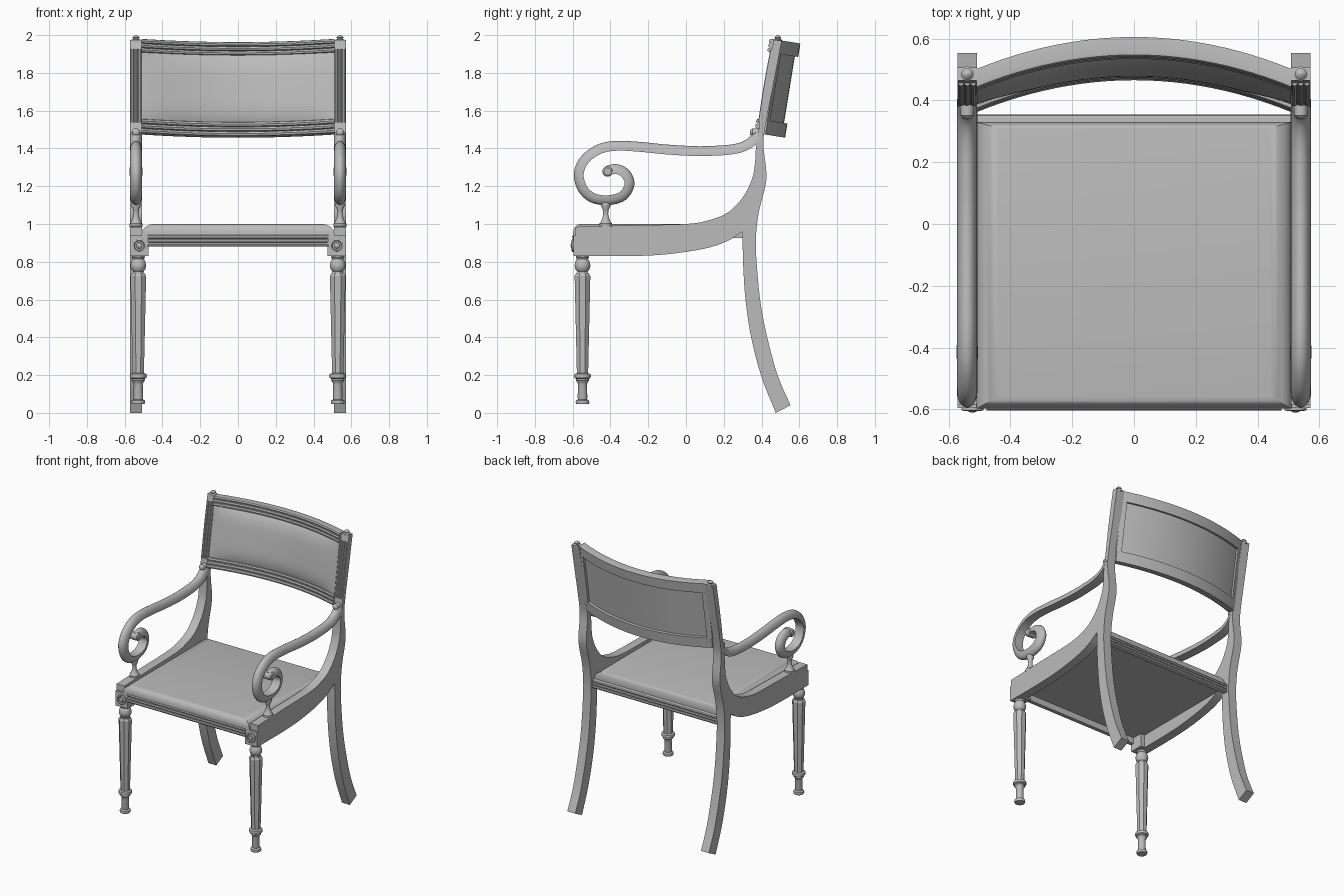
import bpy, bmesh, math
from mathutils import Vector

if "Cube" in bpy.data.objects:
    bpy.data.objects.remove(bpy.data.objects["Cube"])

grey = bpy.data.materials.new("plain_grey")
grey.use_nodes = True
grey.diffuse_color = (0.5, 0.5, 0.5, 1)
grey.node_tree.nodes["Principled BSDF"].inputs["Base Color"].default_value = (0.5, 0.5, 0.5, 1)


def loft(name, rings, smooth=True, angle=35):
    """Closed rings of points joined by quads, capped at both ends."""
    bm = bmesh.new()
    vs = [[bm.verts.new(p) for p in ring] for ring in rings]
    n = len(rings[0])
    for a, b in zip(vs, vs[1:]):
        for i in range(n):
            j = (i + 1) % n
            bm.faces.new((a[i], a[j], b[j], b[i]))
    bm.faces.new(vs[0][::-1])
    bm.faces.new(vs[-1])
    bmesh.ops.recalc_face_normals(bm, faces=bm.faces)
    mesh = bpy.data.meshes.new(name)
    bm.to_mesh(mesh)
    bm.free()
    mesh.materials.append(grey)
    ob = bpy.data.objects.new(name, mesh)
    bpy.context.collection.objects.link(ob)
    if smooth:
        bpy.ops.object.select_all(action='DESELECT')
        bpy.context.view_layer.objects.active = ob
        ob.select_set(True)
        bpy.ops.object.shade_smooth_by_angle(angle=math.radians(angle))
    return ob


def lathe(name, centre, profile, sides=20, axis="z", smooth=True):
    """Turned part from (radius, height) pairs."""
    rings = []
    for r, h in profile:
        ring = []
        for k in range(sides):
            a = 2 * math.pi * (k + 0.5) / sides
            c, s = r * math.cos(a), r * math.sin(a)
            p = {"x": (h, c, s), "y": (c, h, s), "z": (c, s, h)}[axis]
            ring.append(Vector(centre) + Vector(p))
        rings.append(ring)
    return loft(name, rings, smooth)


def prism(name, outline, x0, x1, smooth=True):
    """Outline of (y, z) points extruded along x."""
    return loft(name, [[(x, y, z) for y, z in outline] for x in (x0, x1)], smooth)


def curve(points, steps=5):
    """Catmull-Rom curve through 2D points."""
    p = [Vector(q) for q in points]
    p = [2 * p[0] - p[1]] + p + [2 * p[-1] - p[-2]]
    out = []
    for a, b, c, d in zip(p, p[1:], p[2:], p[3:]):
        for k in range(steps):
            t = k / steps
            out.append(0.5 * (2 * b + (c - a) * t + (2 * a - 5 * b + 4 * c - d) * t * t
                              + (3 * b - a - 3 * c + d) * t ** 3))
    return out + [p[-2]]


def moulding(low, high, depth, beads=3):
    """Beaded face: (offset, height) pairs running from low to high."""
    pts = []
    step = (high - low) / beads
    for k in range(beads):
        z = low + k * step
        pts += [(0, z), (depth, z + step * .12), (depth * 1.4, z + step * .5),
                (depth, z + step * .88)]
    return pts + [(0, high)]


# Curves of the side frame: seat rail and post front, post and leg back, leg front, rail underside
upper = curve([(-.585, .985), (-.3, .993), (0, 1), (.12, 1.02), (.22, 1.06), (.3, 1.14),
               (.35, 1.24), (.365, 1.32), (.37, 1.4), (.385, 1.5), (.42, 1.73), (.465, 1.975)])
rear = curve([(.507, 1.97), (.463, 1.74), (.422, 1.53), (.41, 1.42), (.425, 1.28), (.42, 1.2),
              (.385, 1.06), (.37, .92), (.375, .78), (.395, .58), (.43, .4), (.485, .2), (.553, .04)])
leg_front = curve([(.475, 0), (.4, .19), (.345, .4), (.315, .6), (.302, .8), (.3, .955)])
under = curve([(.295, .957), (.22, .91), (.1, .87), (-.1, .84), (-.3, .83), (-.585, .83)])
reed_path = [p for p in upper if 1.52 < p.y < 1.97]

# Arm centreline ending in the scroll
arm_path = curve([(.385, 1.48), (.335, 1.425), (.25, 1.395), (.1, 1.385), (0, 1.387), (-.12, 1.395),
                  (-.25, 1.408), (-.37, 1.413), (-.46, 1.395), (-.535, 1.34), (-.567, 1.265),
                  (-.545, 1.185), (-.49, 1.138), (-.41, 1.127), (-.335, 1.15), (-.3, 1.21),
                  (-.32, 1.265), (-.37, 1.29), (-.42, 1.28)])

for side, s in (("left", 1), ("right", -1)):
    x = .54 * s
    prism(side + "_side_frame", upper + rear + leg_front + under, .508 * s, .572 * s)

    # Reeds on the front of the post
    for k in (-1, 0, 1):
        rings = []
        for p in reed_path:
            rings.append([(x + k * .02 + .009 * math.cos(a * math.pi / 4),
                           p.x + .009 * math.sin(a * math.pi / 4), p.y) for a in range(8)])
        loft(side + "_post_reed", rings)
    lathe(side + "_finial", (x, .486, 0), [(.024, 1.96), (.024, 1.975), (.014, 1.98), (.019, 1.988),
                                           (.012, 1.995), (.002, 2)], 16)

    # Arm with a rounded outer side and flat inner side
    rings = []
    for i, p in enumerate(arm_path):
        t = (arm_path[min(i + 1, len(arm_path) - 1)] - arm_path[max(i - 1, 0)]).normalized()
        ring = []
        for k in range(13):
            a = math.pi * k / 12
            out = -.025 + .052 * math.sin(a)
            ring.append((x + .033 * math.cos(a), p.x + t.y * out, p.y - t.x * out))
        rings.append(ring)
    loft(side + "_arm", rings, angle=50)
    lathe(side + "_scroll_eye", (x, -.415, 1.278),
          [(.02, -.035), (.028, -.028), (.028, .028), (.02, .035)], 16, "x")
    lathe(side + "_arm_button", (x, .352, 1.485),
          [(.022, .04), (.022, 0), (.014, -.01), (.004, -.013)], 16, "y")
    lathe(side + "_arm_support", (x, -.425, 0),
          [(.034, .985), (.034, 1.002), (.026, 1.012), (.017, 1.035), (.013, 1.055), (.016, 1.075),
           (.025, 1.095), (.026, 1.105), (.02, 1.125)])

    # Corner block with rosette
    prism(side + "_corner_block", [(-.595, .83), (-.595, .94), (-.495, .94), (-.495, .83)],
          .475 * s, .572 * s, False)
    lathe(side + "_rosette", (.523 * s, -.595, .886),
          [(.036, 0), (.036, -.008), (.028, -.01), (.024, -.004), (.016, -.004), (.014, -.012),
           (.004, -.016)], 20, "y")

    # Turned front leg with faceted shaft
    foot = (.528 * s, -.548, 0)
    lathe(side + "_front_leg_top", foot,
          [(.03, .835), (.036, .825), (.03, .815), (.038, .8), (.043, .78), (.038, .76), (.028, .748),
           (.028, .74), (.036, .735), (.036, .725)])
    lathe(side + "_front_leg_shaft", foot, [(.036, .74), (.045, .725), (.032, .2)], 8, smooth=False)
    lathe(side + "_front_leg_foot", foot,
          [(.032, .21), (.043, .205), (.046, .195), (.043, .185), (.034, .18), (.036, .172), (.027, .16),
           (.024, .15), (.026, .08), (.024, .072), (.035, .066), (.037, .056), (.033, .046)])

# Seat rails with beaded outer faces
face = moulding(.88, .942, .008)
prism("front_seat_rail", [(-.593 - d, z) for d, z in face] + [(-.57, .942), (-.57, .88)], -.478, .478)
prism("rear_seat_rail", [(.344 + d, z) for d, z in face] + [(.322, .942), (.322, .88)], -.51, .51)

# Upholstered seat with rounded upper edges
rings = []
for low, inset in ((.925, 0), (.95, 0)):
    rings.append((inset, low))
for k in range(1, 9):
    a = math.pi / 2 * k / 8
    rings.append((1 - math.cos(a), .95 + .05 * math.sin(a)))
loft("seat_cushion", [[(-.51 + .07 * i, -.598 + .04 * i, z), (.51 - .07 * i, -.598 + .04 * i, z),
                       (.51 - .07 * i, .33 - .02 * i, z), (-.51 + .07 * i, .33 - .02 * i, z)]
                      for i, z in rings], angle=30)

# Curved backrest, laid out upright and then leaned back
lean = math.radians(9.2)


def leaned(x, v, w):
    v += .235 - .105 * (x / .51) ** 2
    return Vector((x, v * math.cos(lean) + w * math.sin(lean), w * math.cos(lean) - v * math.sin(lean)))


def back_bar(name, section, x0=-.51, x1=.51, n=24):
    xs = [x0 + (x1 - x0) * k / n for k in range(n + 1)]
    return loft(name, [[leaned(x, v, w) for v, w in section] for x in xs])


for name, low, high in (("crest_rail", 1.955, 2.027), ("lower_back_rail", 1.522, 1.598)):
    back_bar(name, [(.002 - d, w) for d, w in moulding(low, high, .01)] + [(.05, high), (.05, low)])
for side, s in (("left", 1), ("right", -1)):
    back_bar(side + "_back_stile", [(.01, 1.59), (.01, 1.96), (.05, 1.96), (.05, 1.59)],
             .48 * s, .515 * s, 2)

# Padded back panel, fuller towards its middle
rings = []
for i in range(33):
    x = -.508 + 1.016 * i / 32
    swell = 1 - abs(x / .508) ** 6
    front, back = [], []
    for k in range(17):
        t = -1 + k / 8
        w = 1.776 + .19 * t
        front.append(leaned(x, .004 - .028 * swell * (1 - t ** 4), w))
        back.append(leaned(x, .032, w))
    rings.append(front + back[::-1])
loft("back_panel", rings, angle=40)
